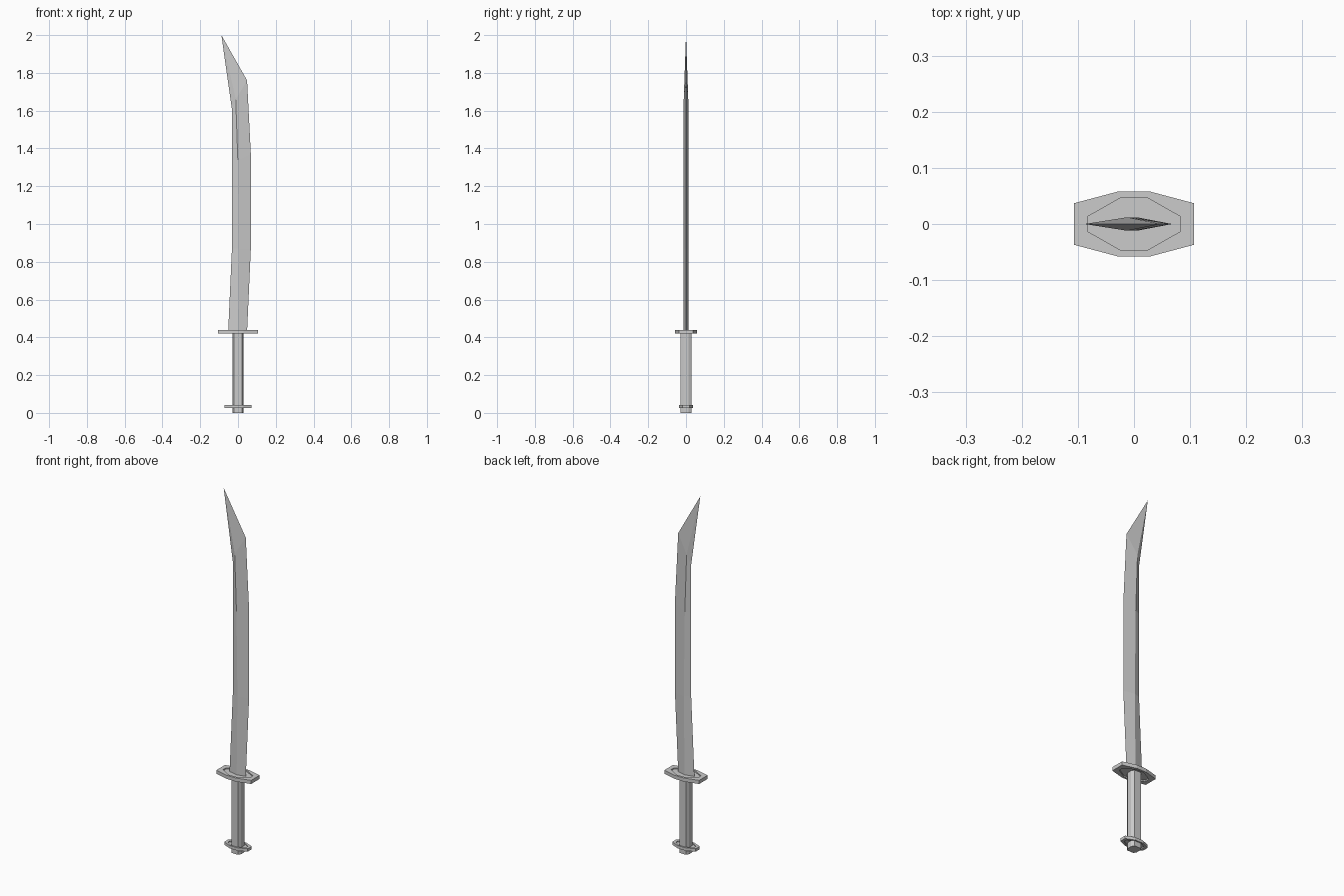
import bpy, bmesh

if "Cube" in bpy.data.objects:
    bpy.data.objects.remove(bpy.data.objects["Cube"])


def octagon(ax, ay, bx, by):
    # (ax, ay): corner of the x ends, (bx, by): corner of the y sides
    return [(ax, -ay), (ax, ay), (bx, by), (-bx, by),
            (-ax, ay), (-ax, -ay), (-bx, -by), (bx, -by)]


def finish(name, bm):
    bmesh.ops.recalc_face_normals(bm, faces=bm.faces)
    mesh = bpy.data.meshes.new(name)
    bm.to_mesh(mesh)
    bm.free()
    obj = bpy.data.objects.new(name, mesh)
    bpy.context.collection.objects.link(obj)
    return obj


def loft(name, loops):
    # skin successive vertex loops; a one-point loop makes a tip
    bm = bmesh.new()
    rings = [[bm.verts.new(p) for p in loop] for loop in loops]
    for a, b in zip(rings, rings[1:]):
        n = len(a)
        for i in range(n):
            j = (i + 1) % n
            bm.faces.new((a[i], a[j], b[0]) if len(b) == 1
                         else (a[i], a[j], b[j], b[i]))
    for ring in (rings[0], rings[-1]):
        if len(ring) > 2:
            bm.faces.new(ring)
    return finish(name, bm)


def stack(name, levels):
    return loft(name, [[(x, y, z) for x, y in shape] for shape, z in levels])


# Grip
grip = octagon(0.029, 0.013, 0.02, 0.029)
stack("grip", [(grip, 0.0), (grip, 0.432)])

# Hand guard, with a raised rim above and below
outer = octagon(0.107, 0.037, 0.028, 0.058)
inner = octagon(0.083, 0.013, 0.025, 0.046)
stack("guard", [(inner, 0.427), (inner, 0.42), (outer, 0.42),
                (outer, 0.44), (inner, 0.44), (inner, 0.433)])

# Pommel ring, same design but smaller
outer = octagon(0.072, 0.018, 0.024, 0.038)
inner = octagon(0.056, 0.009, 0.021, 0.031)
stack("pommel_ring", [(inner, 0.033), (inner, 0.027), (outer, 0.027),
                      (outer, 0.043), (inner, 0.043), (inner, 0.037)])

# Blade: back edge, ridge and cutting edge as (x, z) at each station
T = 0.012
stations = [
    ((-0.052, 0.43), (0.0, 0.43), (0.048, 0.43)),
    ((-0.032, 0.87), (0.005, 0.87), (0.068, 0.87)),
    ((-0.032, 1.34), (-0.001, 1.34), (0.068, 1.37)),
    ((-0.031, 1.60), (-0.012, 1.66), (0.048, 1.76)),
]
loops = [[(b[0], 0, b[1]), (r[0], -T, r[1]), (e[0], 0, e[1]), (r[0], T, r[1])]
         for b, r, e in stations]
loops.append([(-0.088, 0, 2.0)])
loft("blade", loops)
